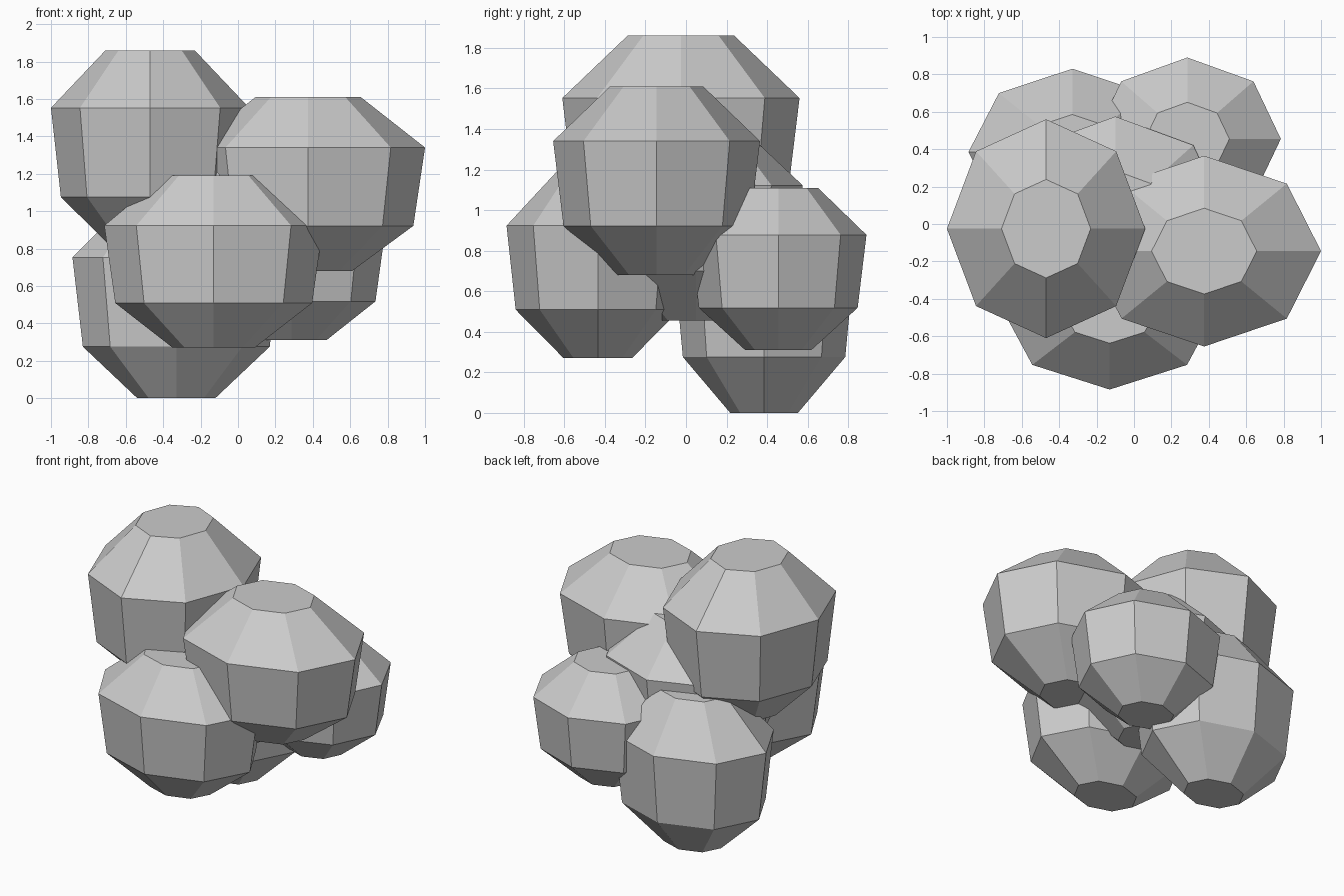
import bpy
import bmesh
from math import cos, sin, tau

SIDES = 8
# Shared faceted profile: (radius factor, height fraction)
PROFILE = [(0.375, 0.0), (0.9, 0.26), (1.0, 0.71), (0.45, 1.0)]

if "Cube" in bpy.data.objects:
    bpy.data.objects.remove(bpy.data.objects["Cube"], do_unlink=True)

grey = bpy.data.materials.new("plain_grey")
grey.use_nodes = True
colour = (0.6, 0.6, 0.6, 1.0)
grey.diffuse_color = colour
grey.node_tree.nodes["Principled BSDF"].inputs["Base Color"].default_value = colour


def add_clump(name, centre, radii, bottom, top):
    """Eight-sided faceted clump with flat caps."""
    bm = bmesh.new()
    rings = []
    for factor, height in PROFILE:
        z = bottom + height * (top - bottom)
        rings.append([bm.verts.new((centre[0] + radii[0] * factor * cos(tau * i / SIDES),
                                    centre[1] + radii[1] * factor * sin(tau * i / SIDES), z))
                      for i in range(SIDES)])
    for low, high in zip(rings, rings[1:]):
        for i in range(SIDES):
            j = (i + 1) % SIDES
            bm.faces.new((low[i], low[j], high[j], high[i]))
    bm.faces.new(rings[0][::-1])
    bm.faces.new(rings[-1])
    mesh = bpy.data.meshes.new(name)
    bm.to_mesh(mesh)
    bm.free()
    mesh.materials.append(grey)
    obj = bpy.data.objects.new(name, mesh)
    bpy.context.collection.objects.link(obj)


# Overlapping clumps of foliage
add_clump("upper_right_clump", (-0.47, -0.025), (0.53, 0.585), 0.80, 1.86)
add_clump("upper_left_clump", (0.375, -0.145), (0.625, 0.51), 0.68, 1.61)
add_clump("front_clump", (-0.13, -0.435), (0.585, 0.45), 0.27, 1.19)
add_clump("back_right_clump", (-0.33, 0.385), (0.555, 0.445), 0.0, 1.06)
add_clump("back_left_clump", (0.285, 0.455), (0.5, 0.435), 0.31, 1.11)
add_clump("middle_clump", (-0.1, 0.05), (0.59, 0.525), 0.455, 1.395)
